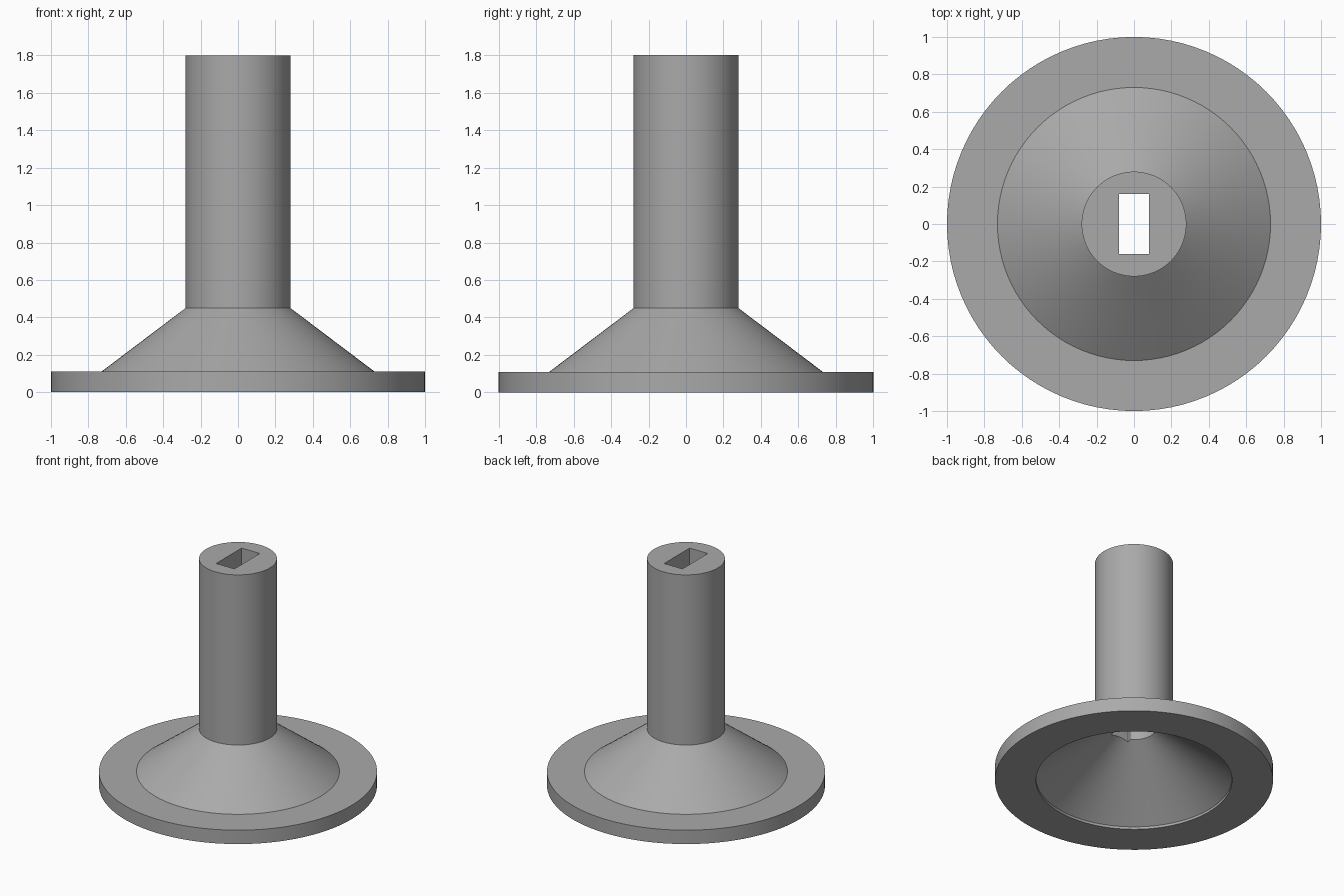
import bpy, bmesh, math

SEGMENTS = 96

cube = bpy.data.objects.get("Cube")
if cube:
    bpy.data.objects.remove(cube, do_unlink=True)

grey = bpy.data.materials.new("plain grey")
grey.use_nodes = True
colour = (0.40, 0.40, 0.40, 1)
grey.diffuse_color = colour
grey.node_tree.nodes["Principled BSDF"].inputs["Base Color"].default_value = colour


def add_object(name, bm):
    bmesh.ops.recalc_face_normals(bm, faces=bm.faces)
    mesh = bpy.data.meshes.new(name)
    bm.to_mesh(mesh)
    bm.free()
    mesh.materials.append(grey)
    obj = bpy.data.objects.new(name, mesh)
    bpy.context.collection.objects.link(obj)
    return obj


def lathe(name, profile):
    """Spin a (radius, height) profile around z; ends on the axis are closed."""
    bm = bmesh.new()
    verts = [bm.verts.new((r, 0, z)) for r, z in profile]
    edges = [bm.edges.new(pair) for pair in zip(verts, verts[1:])]
    bmesh.ops.spin(bm, geom=verts + edges, axis=(0, 0, 1), cent=(0, 0, 0),
                   angle=math.tau, steps=SEGMENTS)
    bmesh.ops.remove_doubles(bm, verts=bm.verts, dist=0.0001)
    return add_object(name, bm)


# Flange, hollow cone and shaft with a round bore in its lower part
stand = lathe("flanged_shaft", [
    (0, 1.8), (0.28, 1.8), (0.28, 0.45), (0.73, 0.11), (1, 0.11), (1, 0),
    (0.705, 0), (0.705, 0.02), (0.187, 0.41), (0.16, 0.43), (0.16, 0.9), (0, 0.9)])

# Rectangular slot down through the shaft
bm = bmesh.new()
bmesh.ops.create_cube(bm, size=1)
bmesh.ops.scale(bm, vec=(0.16, 0.32, 1.8), verts=bm.verts)
bmesh.ops.translate(bm, vec=(0, 0, 1.2), verts=bm.verts)
cutter = add_object("slot_cutter", bm)
cutter.hide_render = True
cutter.hide_viewport = True

cut = stand.modifiers.new("Slot", "BOOLEAN")
cut.operation = "DIFFERENCE"
cut.solver = "EXACT"
cut.object = cutter

# Bake the cut, then smooth the round walls
bpy.context.view_layer.objects.active = stand
stand.select_set(True)
bpy.ops.object.modifier_apply(modifier=cut.name)
bpy.data.objects.remove(cutter, do_unlink=True)
bpy.ops.object.shade_smooth_by_angle(angle=math.radians(25))
